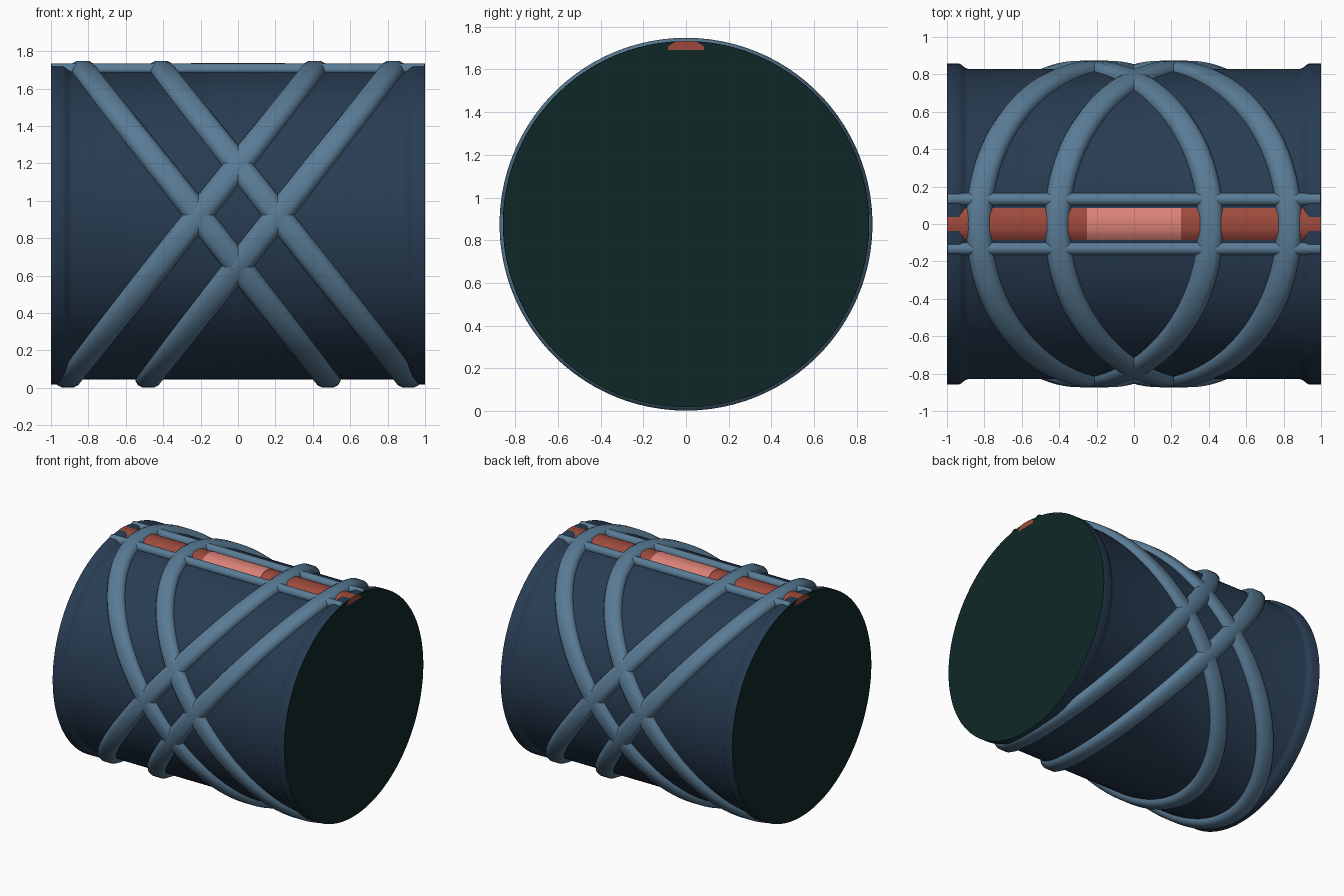
import bpy, math
from mathutils import Vector

if "Cube" in bpy.data.objects:
    bpy.data.objects.remove(bpy.data.objects["Cube"])

CZ = 0.875          # height of the barrel axis
X_AXIS = Vector((1, 0, 0))


def material(name, rgb):
    m = bpy.data.materials.new(name)
    lin = [((c / 255 + 0.055) / 1.055) ** 2.4 if c > 10 else c / 255 / 12.92 for c in rgb]
    m.diffuse_color = (*lin, 1)
    m.use_nodes = True
    m.node_tree.nodes["Principled BSDF"].inputs["Base Color"].default_value = m.diffuse_color
    return m


NAVY = material("navy", (40, 60, 82))
STEEL = material("steel_blue", (89, 123, 149))
DARK = material("dark_green", (15, 39, 39))
RED = material("brick_red", (158, 74, 60))
PINK = material("light_coral", (219, 130, 119))


def add_mesh(name, verts, faces, mat, angle=35):
    me = bpy.data.meshes.new(name)
    me.from_pydata(verts, [], faces)
    me.materials.append(mat)
    ob = bpy.data.objects.new(name, me)
    bpy.context.collection.objects.link(ob)
    bpy.ops.object.select_all(action='DESELECT')
    ob.select_set(True)
    bpy.context.view_layer.objects.active = ob
    bpy.ops.object.mode_set(mode='EDIT')
    bpy.ops.mesh.select_all(action='SELECT')
    bpy.ops.mesh.normals_make_consistent(inside=False)
    bpy.ops.object.mode_set(mode='OBJECT')
    bpy.ops.object.shade_smooth_by_angle(angle=math.radians(angle))
    return ob


def loft(name, rings, mat, loop=False, caps=False, angle=35):
    """Skin a list of closed rings of equal length."""
    n, k = len(rings), len(rings[0])
    verts = [p for r in rings for p in r]
    faces = []
    for i in range(n if loop else n - 1):
        a, b = i * k, ((i + 1) % n) * k
        faces += [(a + j, a + (j + 1) % k, b + (j + 1) % k, b + j) for j in range(k)]
    if caps:
        faces += [tuple(range(k)), tuple(range((n - 1) * k, n * k))]
    return add_mesh(name, verts, faces, mat, angle)


def circle(x, r, n=96, y=0, z=CZ):
    return [(x, y + r * math.sin(2 * math.pi * i / n), z + r * math.cos(2 * math.pi * i / n))
            for i in range(n)]


# Barrel with a flared lip at both ends
half = [(0.89, 0.83), (0.905, 0.836), (0.92, 0.85), (0.935, 0.858), (0.998, 0.858)]
profile = [(-x, r) for x, r in reversed(half)] + half
loft("barrel", [circle(x, r) for x, r in profile], NAVY)

# Dark end discs
for side, s in (("left", -1), ("right", 1)):
    loft("end_disc_" + side, [circle(s * 0.99, 0.857), circle(s * 0.9985, 0.857)], DARK, caps=True)

# Slanted bands wrapped round the barrel: (offset across the band, radius)
section = [(-0.068, 0.80), (-0.068, 0.838), (-0.056, 0.86), (-0.032, 0.873),
           (0.032, 0.873), (0.056, 0.86), (0.068, 0.838), (0.068, 0.80)]


def band(name, top_x, bottom_x, n=96):
    mid, amp = (top_x + bottom_x) / 2, (top_x - bottom_x) / 2
    rings = []
    for i in range(n):
        t = 2 * math.pi * i / n
        out = Vector((0, math.sin(t), math.cos(t)))
        tangent = Vector((-amp * math.sin(t), 0.85 * math.cos(t), -0.85 * math.sin(t)))
        across = tangent.cross(out).normalized()
        centre = Vector((mid + amp * math.cos(t), 0, CZ))
        rings.append([centre + out * r + across * w for w, r in section])
    loft(name, rings, STEEL, loop=True, angle=50)


for s, side in ((-1, "left"), (1, "right")):
    band("outer_band_" + side, s * 0.83, -s * 0.48)
    band("inner_band_" + side, s * 0.41, -s * 0.91)

# Pair of rails along the top
for s, side in ((-1, "front"), (1, "back")):
    loft("rail_" + side, [circle(x, 0.034, 16, s * 0.132, 1.701) for x in (-0.998, 0.998)], STEEL)


# Arched strip between the rails, with a bright panel in the middle
def arch(x, lift=0.0):
    pts = [(-0.085, 1.69), (-0.085, 1.706), (-0.06, 1.724), (-0.03, 1.734),
           (0.03, 1.734), (0.06, 1.724), (0.085, 1.706), (0.085, 1.69)]
    return [(x, y, z + lift) for y, z in pts]


loft("red_strip", [arch(-1), arch(1)], RED, caps=True, angle=50)
loft("bright_panel", [arch(-0.25, 0.003), arch(0.25, 0.003)], PINK, caps=True, angle=50)
